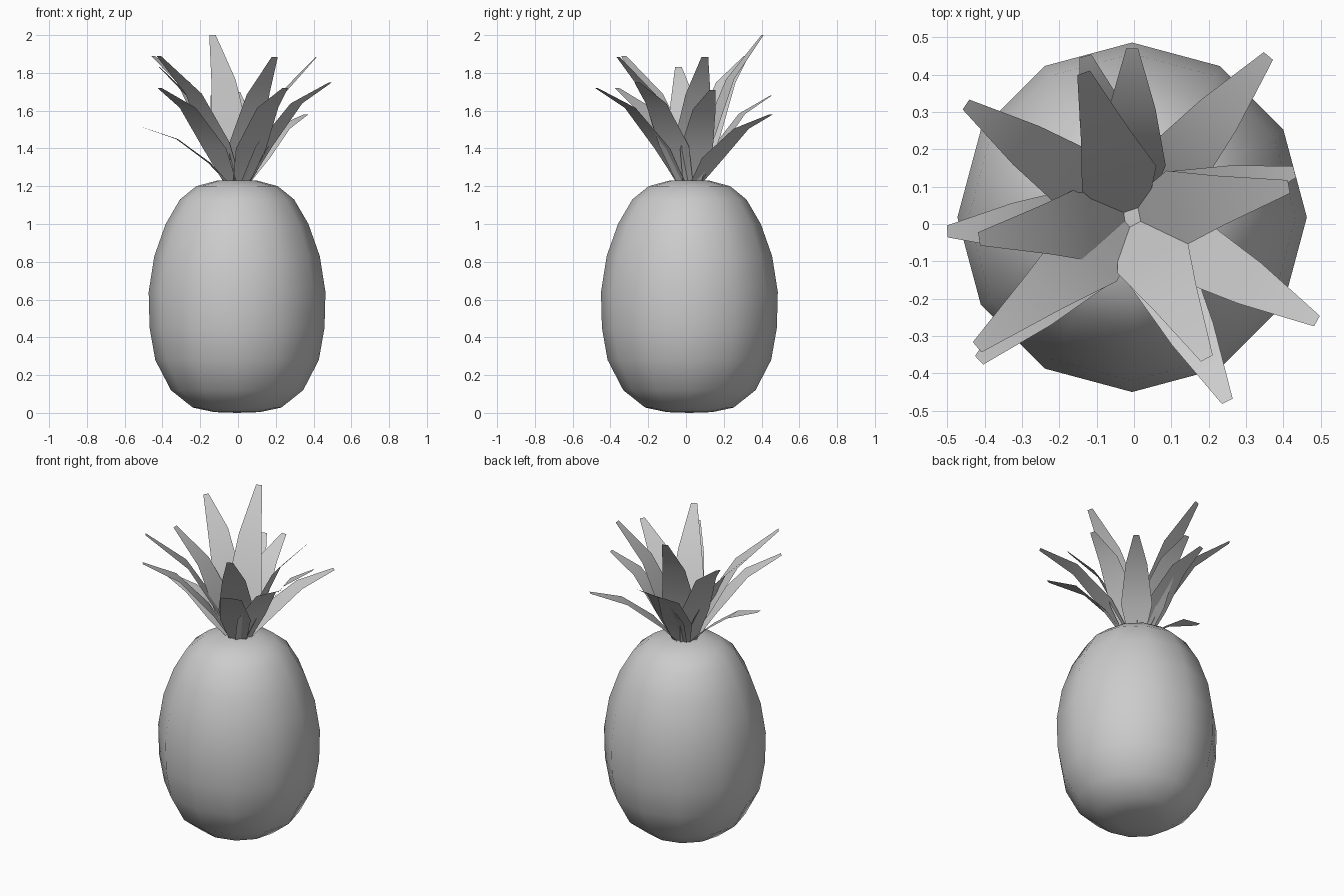
import bpy, math
from mathutils import Vector

if "Cube" in bpy.data.objects:
    bpy.data.objects.remove(bpy.data.objects["Cube"])

CX, CY = -0.005, 0.018


def add_mesh(name, verts, faces):
    me = bpy.data.meshes.new(name)
    me.from_pydata(verts, [], faces)
    for p in me.polygons:
        p.use_smooth = True
    me.update()
    ob = bpy.data.objects.new(name, me)
    bpy.context.collection.objects.link(ob)
    return ob


# Fruit body: 12-sided egg, smooth shaded
N = 12
profile = [(0.12, 0.004), (0.234, 0.028), (0.35, 0.12), (0.433, 0.28), (0.463, 0.45), (0.468, 0.64),
           (0.438, 0.83), (0.378, 1.0), (0.302, 1.13), (0.216, 1.2), (0.105, 1.23)]
verts = [(CX + r * math.cos(math.tau * j / N), CY + r * math.sin(math.tau * j / N), z)
         for r, z in profile for j in range(N)]
faces = [(i * N + j, i * N + (j + 1) % N, (i + 1) * N + (j + 1) % N, (i + 1) * N + j)
         for i in range(len(profile) - 1) for j in range(N)]
bottom, top = len(verts), len(verts) + 1
verts += [(CX, CY, 0), (CX, CY, 1.232)]
last = (len(profile) - 1) * N
for j in range(N):
    k = (j + 1) % N
    faces += [(bottom, k, j), (top, last + j, last + k)]
add_mesh("fruit_body", verts, faces)

# Crown leaves: bent tapering strips (reach, rise, width) from the crown centre to a given tip
OUTER = [(0, 0, 0.10), (0.22, 0.36, 0.18), (0.60, 0.79, 0.125), (1, 1, 0.032)]
INNER = [(0, 0, 0.10), (0.24, 0.32, 0.21), (0.54, 0.70, 0.135), (1, 1, 0.036)]


def leaf(name, tip, stations, base_r):
    tip = Vector(tip)
    out = Vector((tip.x - CX, tip.y - CY, 0)).normalized()
    side = Vector((-out.y, out.x, 0))
    base = Vector((CX, CY, 1.22)) + out * base_r
    vs, fs = [], []
    for h, v, w in stations:
        p = base.lerp(tip, h)
        p.z = base.z + (tip.z - base.z) * v
        vs += [p - side * w / 2, p + side * w / 2]
    for i in range(len(stations) - 1):
        a = 2 * i
        fs.append((a, a + 2, a + 3, a + 1))
    add_mesh(name, vs, fs)


outer_tips = [(-0.50, -0.02, 1.51), (-0.415, -0.365, 1.72), (0.25, -0.475, 1.72),
              (0.49, -0.26, 1.75), (0.43, 0.14, 1.71), (0.36, 0.45, 1.58),
              (-0.005, 0.47, 1.70), (-0.13, 0.45, 1.68), (-0.45, 0.32, 1.89)]
inner_tips = [(0.415, 0.10, 1.885), (-0.135, 0.405, 2.0), (-0.415, -0.04, 1.83),
              (-0.42, -0.33, 1.89), (0.195, -0.36, 1.885)]
for i, t in enumerate(outer_tips):
    leaf(f"outer_leaf_{i + 1}", t, OUTER, 0.05)
for i, t in enumerate(inner_tips):
    leaf(f"inner_leaf_{i + 1}", t, INNER, 0.015)
